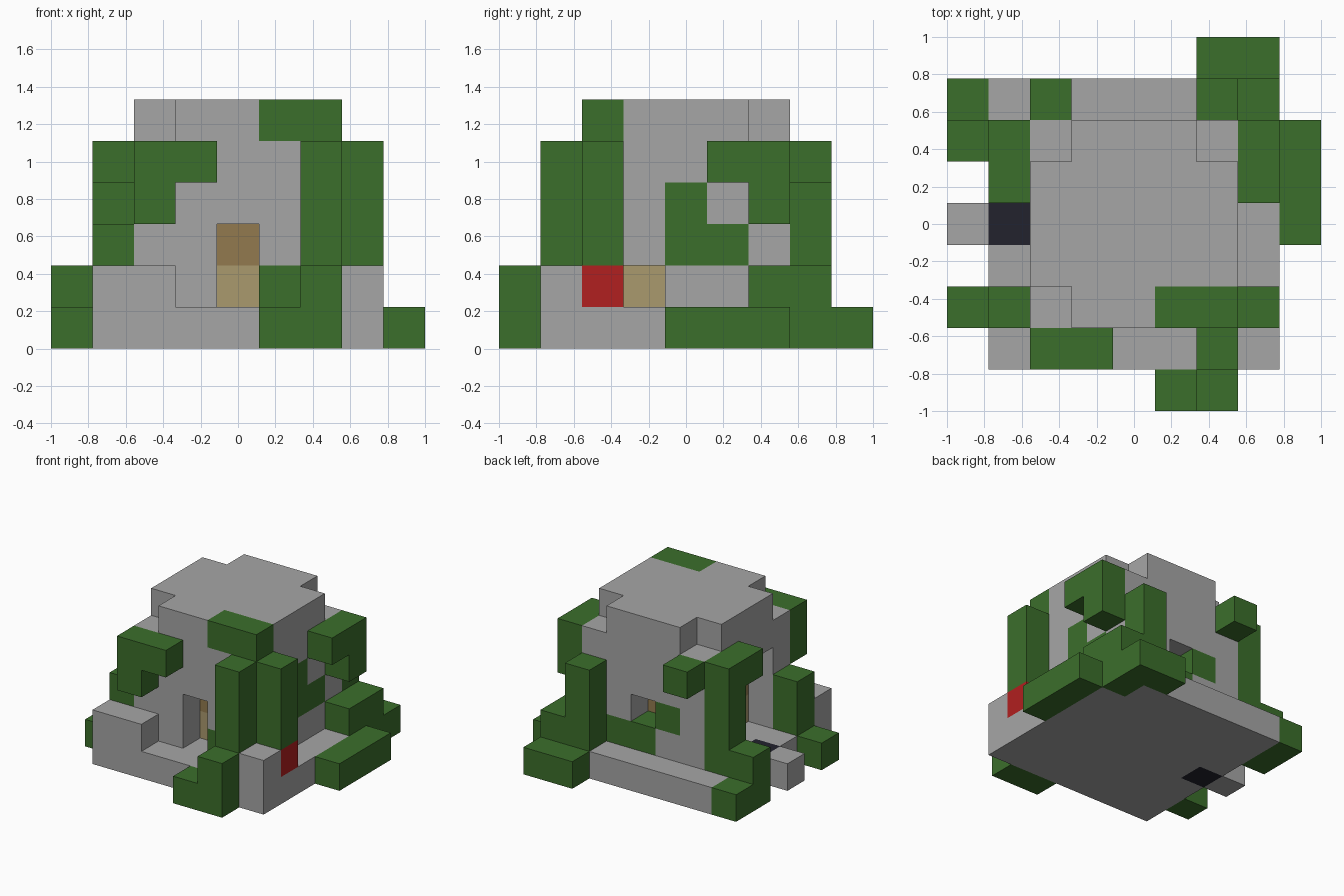
import bpy, bmesh
from mathutils import Vector

cube = bpy.data.objects.get("Cube")
if cube:
    bpy.data.objects.remove(cube, do_unlink=True)

CELL = 2 / 9          # the model is laid out on a 9 x 9 x 6 block grid
cells = {}            # block position -> part name
part_colour = {}      # part name -> material


def material(name, r, g, b):
    mat = bpy.data.materials.new(name)
    mat.use_nodes = True
    mat.diffuse_color = (r, g, b, 1)
    mat.node_tree.nodes["Principled BSDF"].inputs["Base Color"].default_value = (r, g, b, 1)
    return mat


stone = material("grey stone", .38, .38, .38)
leaf = material("leaf green", .044, .156, .024)
tan = material("tan wood", .40, .32, .155)
brown = material("brown wood", .287, .195, .078)
red = material("red", .44, .014, .014)
dark = material("dark slate", .016, .016, .027)


def span(v):
    return range(v[0], v[1] + 1) if isinstance(v, tuple) else (v,)


def blocks(name, mat, x, y, z):
    """Fill a range of grid blocks, replacing what was there."""
    part_colour[name] = mat
    for i in span(x):
        for j in span(y):
            for k in span(z):
                cells[i, j, k] = name


def carve(x, y, z):
    for i in span(x):
        for j in span(y):
            for k in span(z):
                cells.pop((i, j, k), None)


# Stone base and hut
blocks("base_slab", stone, (1, 7), (1, 7), 0)
blocks("base_slab", stone, 0, 4, 0)
blocks("hut_walls", stone, (2, 6), (2, 6), (1, 4))
blocks("roof", stone, (2, 6), (2, 6), 5)
for corner in ((2, 2), (2, 6), (6, 6)):
    carve(*corner, 5)
blocks("front_wall", stone, (1, 2), 1, 1)
blocks("front_wall", stone, 7, 1, 1)

# Wooden core and the openings that show it
blocks("core_lower", tan, (3, 5), (3, 5), 1)
blocks("core_upper", brown, (3, 5), (3, 5), (2, 3))
carve(4, 2, (1, 2))
carve(4, 6, 2)
carve(6, 3, 1)
carve(2, (3, 5), (1, 3))

# Small accents
blocks("red_block", red, 7, 2, 1)
blocks("dark_tile", dark, 1, 4, 0)

# Leaves in the walls and roof
blocks("roof_leaves", leaf, (5, 6), 2, 5)
blocks("wall_leaves", leaf, 5, 2, 1)
blocks("wall_leaves", leaf, 6, 4, (2, 3))
blocks("wall_leaves", leaf, 6, 5, 2)
blocks("wall_leaves", leaf, 3, 6, 2)
blocks("wall_leaves", leaf, (4, 5), 6, 1)

# Front vines
blocks("front_vine", leaf, (5, 6), 0, 0)
blocks("front_vine", leaf, 6, 0, 1)
blocks("front_vine", leaf, 6, 1, (1, 4))
blocks("front_hanging_vine", leaf, (2, 3), 1, 4)
blocks("front_hanging_vine", leaf, 2, 1, 3)

# Vines on the +x side
blocks("left_post_vine", leaf, 7, 2, (2, 4))
blocks("left_hanging_vine", leaf, 7, (5, 6), 4)
blocks("left_hanging_vine", leaf, 7, 6, 3)
blocks("left_ground_vine", leaf, 8, (4, 6), 0)
blocks("left_ground_vine", leaf, 7, (6, 7), 1)
blocks("left_ground_vine", leaf, 7, 7, 0)

# Back vines
blocks("back_vine", leaf, (6, 7), 8, 0)
blocks("back_vine", leaf, 6, 7, (1, 3))
blocks("back_hanging_vine", leaf, 2, 7, 4)

# Vines on the -x side
blocks("right_post_vine", leaf, 1, 6, (1, 4))
blocks("right_post_vine", leaf, 1, 5, 4)
blocks("right_ground_vine", leaf, 0, (6, 7), 0)
blocks("right_ground_vine", leaf, 0, 6, 1)
blocks("right_low_vine", leaf, 1, 2, (1, 2))
blocks("right_low_vine", leaf, 0, 2, 0)


def build(name):
    """Mesh the exposed block sides of one part."""
    bm = bmesh.new()
    for pos in [p for p, n in cells.items() if n == name]:
        for axis in range(3):
            for side in (0, 1):
                step = [0, 0, 0]
                step[axis] = 2 * side - 1
                if tuple(a + b for a, b in zip(pos, step)) in cells:
                    continue
                ring = [(0, 0), (1, 0), (1, 1), (0, 1)]
                verts = []
                for u, v in (ring if side else ring[::-1]):
                    p = Vector(pos)
                    p[axis] += side
                    p[(axis + 1) % 3] += u
                    p[(axis + 2) % 3] += v
                    verts.append(bm.verts.new((p - Vector((4.5, 4.5, 0))) * CELL))
                bm.faces.new(verts)
    bmesh.ops.remove_doubles(bm, verts=bm.verts, dist=0.001)
    mesh = bpy.data.meshes.new(name)
    bm.to_mesh(mesh)
    bm.free()
    mesh.materials.append(part_colour[name])
    bpy.context.collection.objects.link(bpy.data.objects.new(name, mesh))


for part in part_colour:
    build(part)
